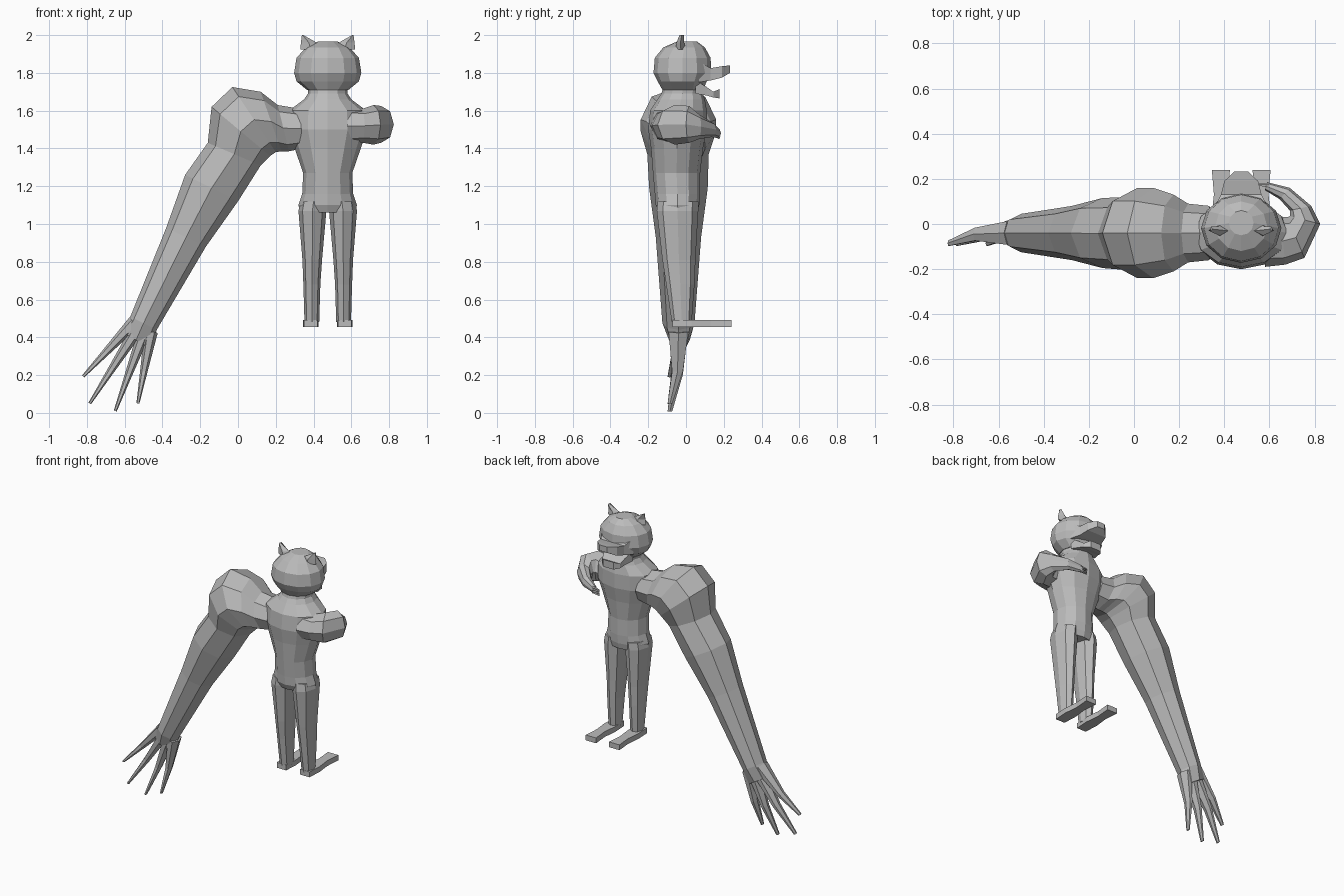
import bpy, bmesh, math
from mathutils import Vector as V

grey = bpy.data.materials.new("plain grey")
grey.diffuse_color = (0.5, 0.5, 0.5, 1)
CX = 0.475  # centre line of the body


def loft(name, rings, n=8, square=False):
    """Skin a list of rings (centre, half axis a, half axis b) into a closed solid."""
    bm = bmesh.new()
    rot, k = (math.pi / 4, math.sqrt(2)) if square else (0, 1)
    loops = []
    for c, a, b in rings:
        loops.append([bm.verts.new(c + a * (k * math.cos(rot + 2 * math.pi * i / n))
                                   + b * (k * math.sin(rot + 2 * math.pi * i / n)))
                      for i in range(n)])
    for l0, l1 in zip(loops, loops[1:]):
        for i in range(n):
            j = (i + 1) % n
            bm.faces.new((l0[i], l0[j], l1[j], l1[i]))
    bm.faces.new(loops[0])
    bm.faces.new(loops[-1])
    bmesh.ops.recalc_face_normals(bm, faces=bm.faces[:])
    me = bpy.data.meshes.new(name)
    bm.to_mesh(me)
    bm.free()
    me.materials.append(grey)
    ob = bpy.data.objects.new(name, me)
    bpy.context.collection.objects.link(ob)
    return ob


def level(x, z, rx, y0, y1):            # horizontal ring
    return V((x, (y0 + y1) / 2, z)), V((rx, 0, 0)), V((0, (y1 - y0) / 2, 0))


def slab(x, y, rx, z0, z1):             # ring facing along y
    return V((x, y, (z0 + z1) / 2)), V((rx, 0, 0)), V((0, 0, (z1 - z0) / 2))


def span_xz(x0, z0, x1, z1, y0, y1):    # ring across two outline points, front view
    return (V(((x0 + x1) / 2, (y0 + y1) / 2, (z0 + z1) / 2)),
            V(((x0 - x1) / 2, 0, (z0 - z1) / 2)), V((0, (y1 - y0) / 2, 0)))


def span_xy(x0, y0, x1, y1, z0, z1):    # ring across two outline points, top view
    return (V(((x0 + x1) / 2, (y0 + y1) / 2, (z0 + z1) / 2)),
            V(((x0 - x1) / 2, (y0 - y1) / 2, 0)), V((0, 0, (z1 - z0) / 2)))


# Torso and neck
loft("torso", [level(CX, *r) for r in (
    (1.06, 0.145, -0.14, 0.06), (1.10, 0.155, -0.16, 0.07), (1.16, 0.135, -0.165, 0.075),
    (1.27, 0.13, -0.175, 0.075), (1.40, 0.175, -0.185, 0.09), (1.50, 0.21, -0.20, 0.11),
    (1.60, 0.205, -0.19, 0.11), (1.66, 0.125, -0.15, 0.10), (1.69, 0.105, -0.13, 0.09),
    (1.73, 0.105, -0.12, 0.09))], 12)

# Head
loft("head", [level(CX, *r) for r in (
    (1.71, 0.11, -0.125, 0.09), (1.755, 0.165, -0.15, 0.11), (1.80, 0.178, -0.172, 0.135),
    (1.88, 0.165, -0.165, 0.13), (1.935, 0.115, -0.12, 0.10), (1.965, 0.055, -0.05, 0.06))], 12)

# Open muzzle
loft("upper_jaw", [slab(CX, *r) for r in (
    (0.07, 0.12, 1.75, 1.86), (0.13, 0.09, 1.76, 1.825), (0.19, 0.075, 1.775, 1.835),
    (0.233, 0.03, 1.80, 1.84))], 4, True)
loft("lower_jaw", [slab(CX, *r) for r in (
    (0.05, 0.10, 1.69, 1.76), (0.11, 0.08, 1.68, 1.725), (0.145, 0.07, 1.67, 1.70),
    (0.178, 0.04, 1.665, 1.715))], 4, True)

for s, side in ((-1, "left"), (1, "right")):
    # Ears
    loft(side + "_ear", [level(CX + s * 0.09, 1.925, 0.055, -0.055, 0.0),
                         level(CX + s * 0.10, 1.96, 0.042, -0.05, -0.01),
                         level(CX + s * 0.133, 2.0, 0.004, -0.035, -0.01)], 4)
    # Legs
    loft(side + "_leg", [level(CX + s * dx, *r) for dx, *r in (
        (0.075, 1.12, 0.07, -0.15, 0.065), (0.081, 1.07, 0.074, -0.155, 0.065),
        (0.082, 0.81, 0.052, -0.125, 0.05), (0.084, 0.68, 0.045, -0.105, 0.045),
        (0.084, 0.48, 0.039, -0.075, 0.03))])
    # Feet
    loft(side + "_foot", [slab(CX + s * 0.09, y, w, 0.455, 0.492) for y, w in (
        (-0.072, 0.036), (0.03, 0.042), (0.13, 0.031), (0.24, 0.04))], 4, True)

# Oversized arm hanging to the ground
loft("giant_arm", [span_xz(*r) for r in (
    (0.33, 1.61, 0.34, 1.40, -0.16, 0.08), (0.21, 1.63, 0.27, 1.385, -0.17, 0.09),
    (0.12, 1.70, 0.23, 1.385, -0.21, 0.13), (-0.03, 1.725, 0.20, 1.38, -0.24, 0.16),
    (-0.14, 1.62, 0.17, 1.36, -0.24, 0.16), (-0.16, 1.43, 0.12, 1.31, -0.205, 0.12),
    (-0.28, 1.26, 0.0, 1.12, -0.195, 0.115), (-0.38, 0.98, -0.17, 0.88, -0.16, 0.08),
    (-0.57, 0.51, -0.43, 0.44, -0.125, 0.045), (-0.615, 0.43, -0.465, 0.34, -0.09, 0.02))])

# Giant fingers
for i, (tx, tz) in enumerate(((-0.82, 0.193), (-0.785, 0.05), (-0.65, 0.01), (-0.53, 0.05))):
    t = i / 3
    base, tip = V((-0.55 + 0.09 * t, -0.04, 0.48 - 0.05 * t)), V((tx, -0.085, tz))
    d = (tip - base).normalized()
    a = V((d.z, 0, -d.x))
    mid = base.lerp(tip, 0.55)
    mid.y = -0.045
    loft("giant_finger_%d" % (i + 1), [(base, a * 0.036, V((0, 0.06, 0))),
                                       (mid, a * 0.02, V((0, 0.033, 0))),
                                       (tip, a * 0.008, V((0, 0.014, 0)))], 6)

# Small arm folded across the chest
loft("small_arm", [span_xy(*r) for r in (
    (0.58, -0.19, 0.58, 0.06, 1.42, 1.62), (0.67, -0.18, 0.65, 0.03, 1.43, 1.61),
    (0.755, -0.15, 0.68, 0.03, 1.42, 1.63), (0.825, 0.0, 0.69, 0.035, 1.43, 1.625),
    (0.785, 0.08, 0.69, 0.06, 1.45, 1.58), (0.69, 0.16, 0.645, 0.11, 1.46, 1.54),
    (0.59, 0.185, 0.58, 0.15, 1.455, 1.505))])

# Small fingers
for i in range(4):
    z = 1.462 + 0.012 * i
    loft("small_finger_%d" % (i + 1), [span_xy(0.60, 0.182, 0.597, 0.16, z - 0.007, z + 0.007),
                                       span_xy(0.545, 0.178, 0.545, 0.17, z - 0.012, z - 0.005)], 5)
